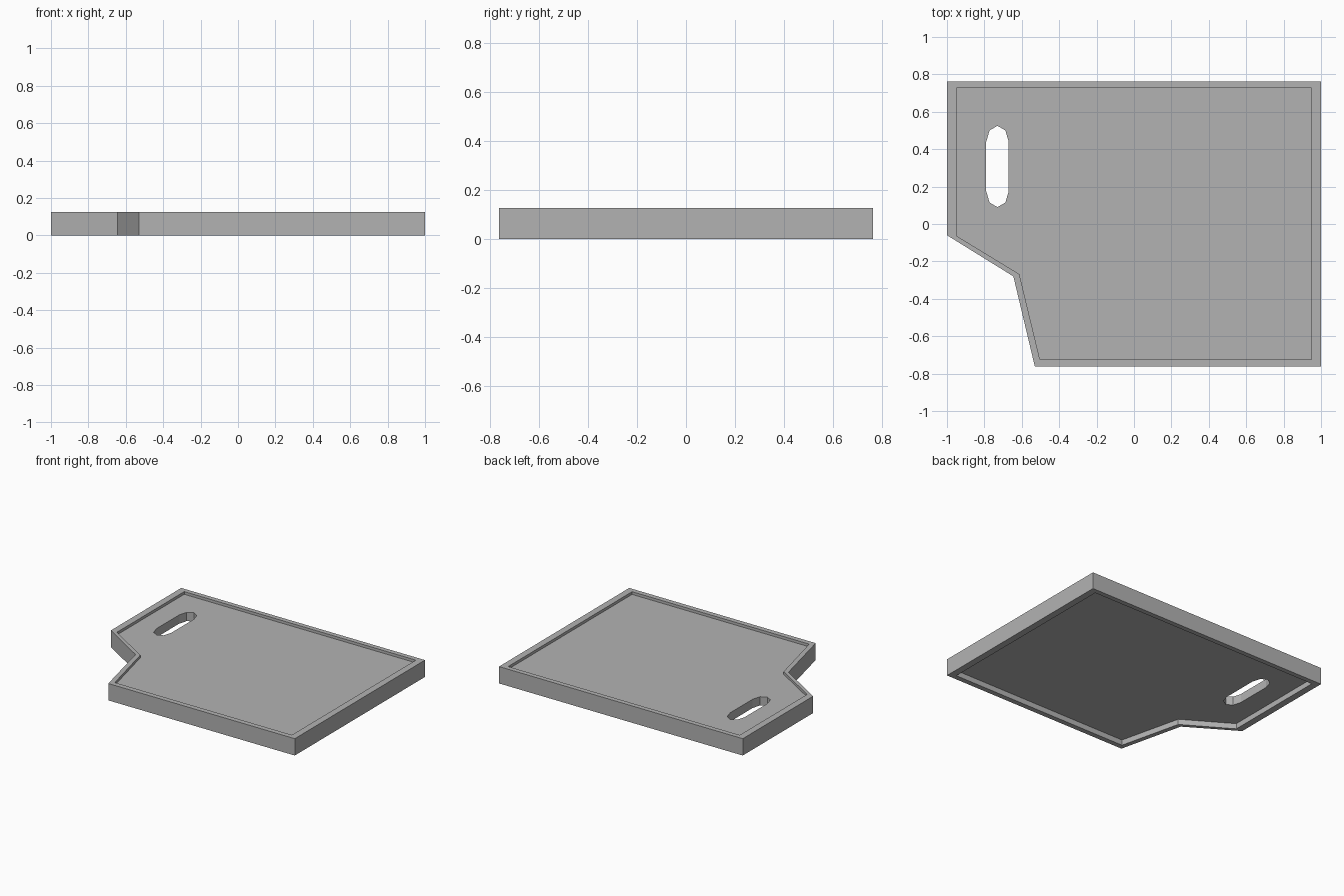
import bpy
import bmesh
from math import cos, sin, pi

cube = bpy.data.objects.get("Cube")
if cube:
    bpy.data.objects.remove(cube)

HEIGHT = 0.125
FLOOR_LOW, FLOOR_HIGH = 0.04, 0.105

grey = bpy.data.materials.new("plain grey")
grey.use_nodes = True
colour = (0.45, 0.45, 0.45, 1)
grey.diffuse_color = colour
grey.node_tree.nodes["Principled BSDF"].inputs["Base Color"].default_value = colour

# Outlines, all counter-clockwise
outer = [(-1, 0.763), (-1, -0.06), (-0.645, -0.28), (-0.53, -0.763), (1, -0.763), (1, 0.763)]
inner = [(-0.95, 0.727), (-0.95, -0.063), (-0.613, -0.268), (-0.503, -0.725),
         (0.95, -0.725), (0.95, 0.727)]


def slot_outline():
    """Long slot with faceted, slightly stretched round ends."""
    points = []
    for centre_y, start in ((0.44, 0), (0.175, pi)):
        for i in range(5):
            a = start + i * pi / 4
            points.append((-0.73 + 0.06 * cos(a), centre_y + 0.085 * sin(a)))
    return points


def ring(bm, outline, z):
    return [bm.verts.new((x, y, z)) for x, y in outline]


def bridge(bm, a, b):
    """Join two matching rings with quads."""
    n = len(a)
    for i in range(n):
        j = (i + 1) % n
        bm.faces.new((a[i], a[j], b[j], b[i]))


def fill(bm, *rings):
    """Fill a flat region bounded by an outer ring and a hole."""
    edges = []
    for r in rings:
        for i, v in enumerate(r):
            w = r[(i + 1) % len(r)]
            edges.append(bm.edges.get((v, w)) or bm.edges.new((v, w)))
    bmesh.ops.triangle_fill(bm, edges=edges, use_beauty=True)


bm = bmesh.new()

# Raised rim: outside wall, flat lips and inside walls above and below the panel
out_low, out_high = ring(bm, outer, 0), ring(bm, outer, HEIGHT)
lip_low, lip_high = ring(bm, inner, 0), ring(bm, inner, HEIGHT)
floor_low, floor_high = ring(bm, inner, FLOOR_LOW), ring(bm, inner, FLOOR_HIGH)
for a, b in ((out_low, out_high), (out_high, lip_high), (lip_high, floor_high),
             (floor_low, lip_low), (lip_low, out_low)):
    bridge(bm, a, b)

# Recessed panel with the handle slot
slot = slot_outline()
slot_low, slot_high = ring(bm, slot, FLOOR_LOW), ring(bm, slot, FLOOR_HIGH)
bridge(bm, slot_high, slot_low)
fill(bm, floor_high, slot_high)
fill(bm, floor_low, slot_low)

bmesh.ops.recalc_face_normals(bm, faces=bm.faces)
mesh = bpy.data.meshes.new("rimmed_tray")
bm.to_mesh(mesh)
bm.free()
mesh.materials.append(grey)
tray = bpy.data.objects.new("rimmed_tray", mesh)
bpy.context.collection.objects.link(tray)
